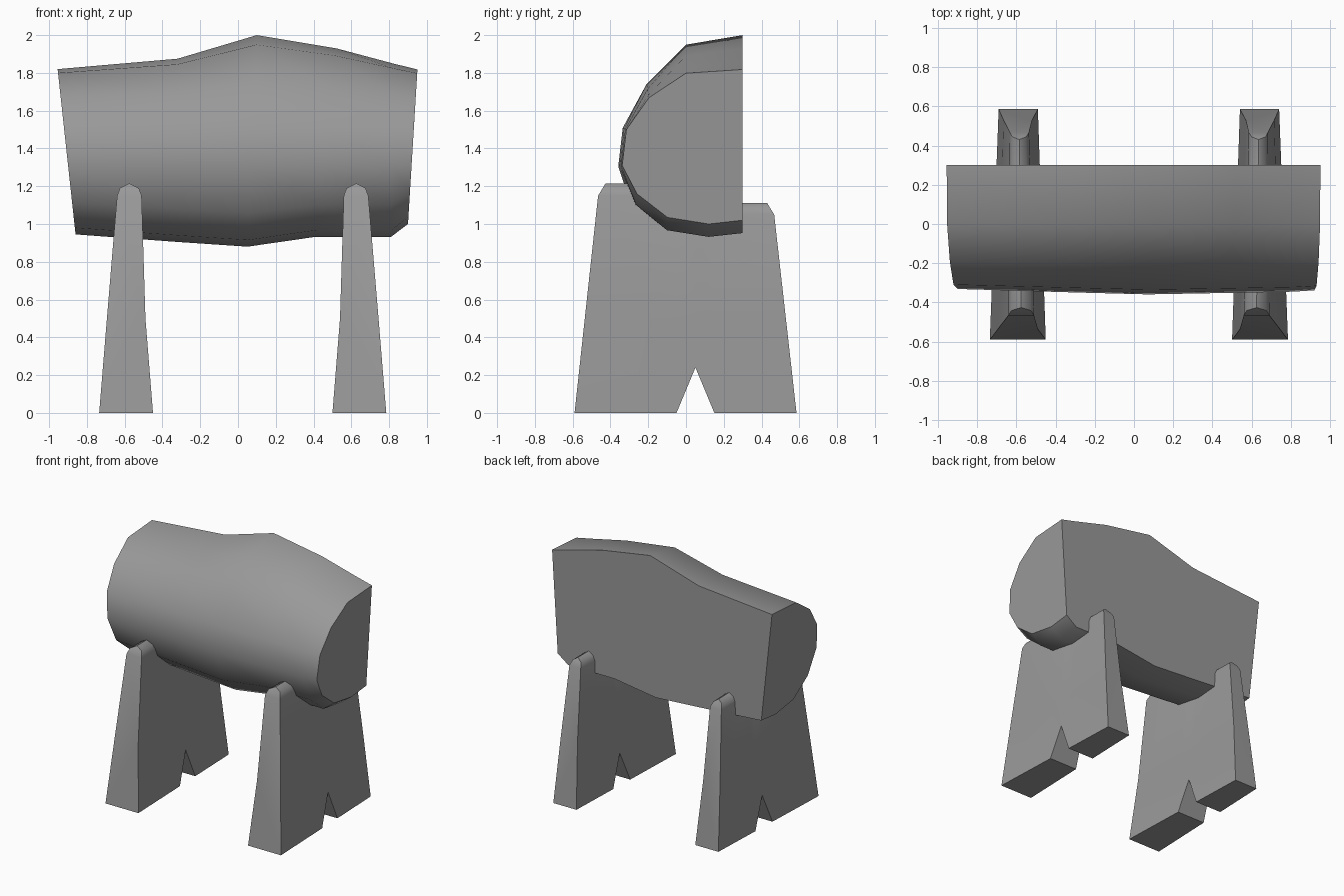
import bpy, bmesh, math

cube = bpy.data.objects.get("Cube")
if cube:
    bpy.data.objects.remove(cube, do_unlink=True)

grey = bpy.data.materials.new("plain grey")
grey.use_nodes = True
colour = (0.32, 0.32, 0.32, 1)
grey.diffuse_color = colour
grey.node_tree.nodes["Principled BSDF"].inputs["Base Color"].default_value = colour


def lerp(a, b, t):
    return a + (b - a) * t


def loft(name, rings, split_caps=False):
    """Skin a list of equal-length closed rings and cap both ends."""
    bm = bmesh.new()
    loops = [[bm.verts.new(p) for p in ring] for ring in rings]
    n = len(loops[0])
    for a, b in zip(loops, loops[1:]):
        for i in range(n):
            j = (i + 1) % n
            bm.faces.new((a[i], a[j], b[j], b[i]))
    for cap in (loops[0], loops[-1]):
        if split_caps:
            bm.faces.new(cap[2:-2])
            bm.faces.new(cap[:3] + cap[-3:])
        else:
            bm.faces.new(cap)
    bmesh.ops.recalc_face_normals(bm, faces=bm.faces)
    mesh = bpy.data.meshes.new(name)
    bm.to_mesh(mesh)
    bm.free()
    mesh.materials.append(grey)
    obj = bpy.data.objects.new(name, mesh)
    bpy.context.collection.objects.link(obj)
    bpy.ops.object.select_all(action="DESELECT")
    obj.select_set(True)
    bpy.context.view_layer.objects.active = obj
    bpy.ops.object.shade_smooth_by_angle(angle=math.radians(46))
    return obj


# Half-round log section, flat at the back:
# y, z, and how far each point follows the top and the bottom outline
section = [(.3, 1.82, 1, 0), (0, 1.80, .83, 0), (-.2, 1.67, .4, 0),
           (-.322, 1.5, .05, 0), (-.345, 1.31, 0, .05), (-.265, 1.16, 0, .85),
           (-.1, 1.035, 0, 1), (.12, 1.0, 0, 1), (.3, 1.02, 0, 1)]
# Stations: top x, top z, bottom x, bottom z, bulge
stations = [(-.955, 1.82, -.86, .945, .96), (-.32, 1.875, -.32, .905, 1.01),
            (.1, 2.0, .05, .88, 1.04), (.52, 1.93, .41, .932, 1.02),
            (.82, 1.85, .81, .932, 1.0), (.95, 1.818, .90, 1.0, .98)]
log_rings = []
for xt, zt, xb, zb, bulge in stations:
    ring = []
    for y, z, up, down in section:
        z += up * (zt - 1.82) + down * (zb - 1.0)
        x = lerp(xb, xt, (z - zb) / (zt - zb))
        ring.append((x, y * bulge if y < 0 else y, z))
    log_rings.append(ring)
loft("half_log", log_rings)

# Leg profiles as (x, z), from inner foot over the rounded top to outer foot
front = [(.475, 0), (.515, .5), (.535, 1.15), (.55, 1.19), (.6, 1.215),
         (.65, 1.19), (.665, 1.15), (.719, .5), (.76, 0)]
back = [(.515, 0), (.545, .5), (.56, 1.05), (.575, 1.087), (.61, 1.11),
        (.645, 1.087), (.658, 1.05), (.69, .5), (.715, 0)]
# Slices: foot y, top y, underside z (raised for the foot notch),
# blend from front to back height, lean of the rounded tip
slices = [(-.59, -.46, 0, 0, .5), (-.05, -.05, 0, 0, 0), (.05, .05, .24, .5, 0),
          (.15, .13, 0, 1, 0), (.585, .45, 0, 1, -.5)]


def leg(name, side):
    rings = []
    for foot_y, top_y, under, drop, lean in slices:
        t = (foot_y + .59) / 1.175
        profile = [(lerp(xf, xk, t), lerp(zf, zk, drop))
                   for (xf, zf), (xk, zk) in zip(front, back)]
        shoulder = profile[2][1]
        ring = []
        for x, z in profile:
            if z < under:
                knee = profile[1 if x < .6 else -2]
                x, z = lerp(x, knee[0], under / knee[1]), under
            y = lerp(foot_y, top_y, z / 1.2) + lean * max(0, z - shoulder)
            ring.append((.025 + side * x, y, z))
        rings.append(ring)
    loft(name, rings, split_caps=True)


leg("left_leg", 1)
leg("right_leg", -1)
